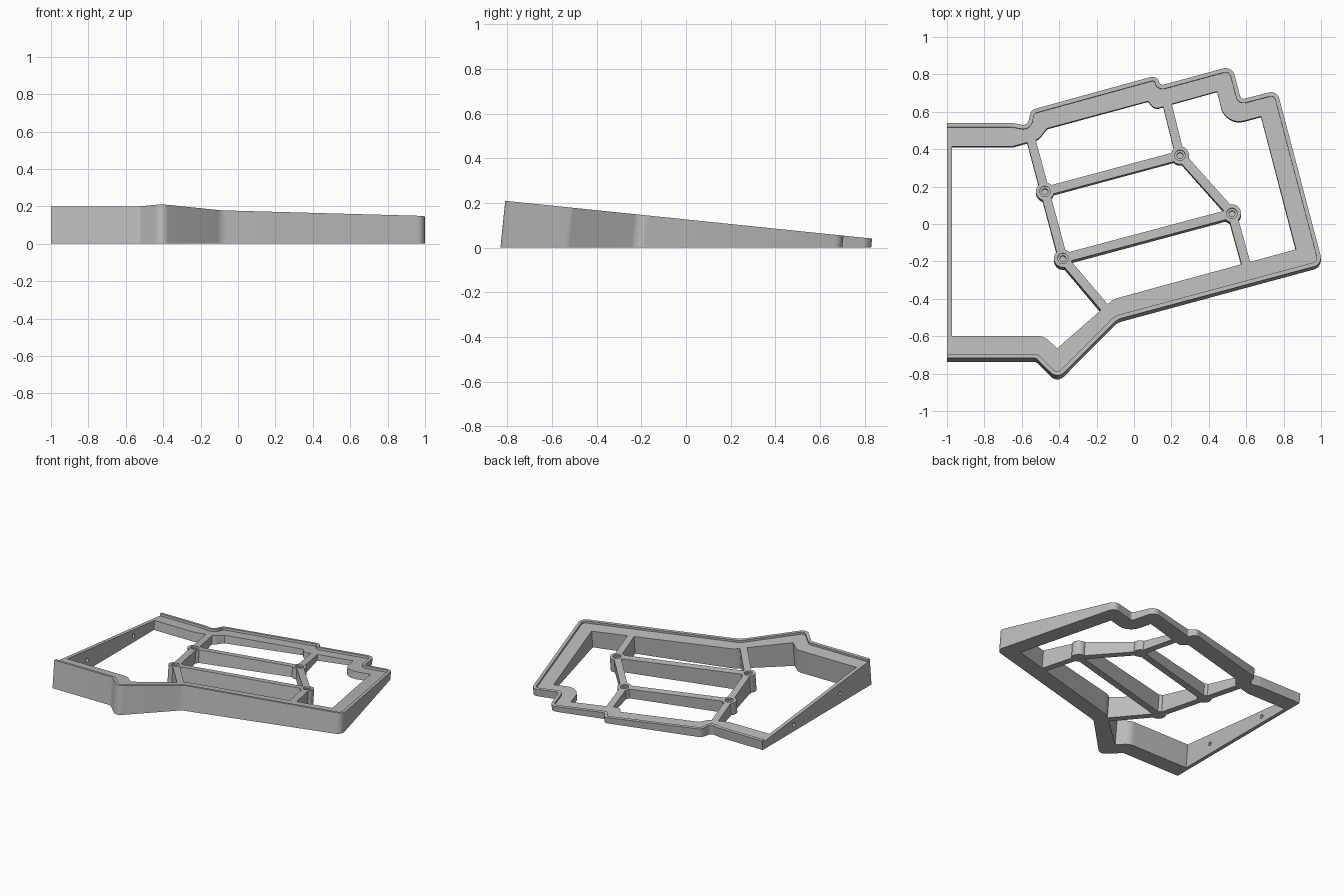
import bpy, bmesh, math
from mathutils import Vector

cube = bpy.data.objects.get("Cube")
if cube:
    bpy.data.objects.remove(cube)

SLOPE = 0.103      # tilt of the top plane, falling toward the back
MID = 0.126        # top height at y = 0
LEDGE = 0.016      # depth of the ledge inside the rim
RIM = 0.022        # rim thickness
STRUT = 0.048      # strut width
UP, SIDE = Vector((0, 0, 1)), Vector((1, 0, 0))

grey = bpy.data.materials.new("light grey plastic")
grey.use_nodes = True
colour = (0.5, 0.5, 0.5, 1)
grey.diffuse_color = colour
grey.node_tree.nodes["Principled BSDF"].inputs["Base Color"].default_value = colour


def rounded(corners, steps=8):
    """Turn (x, y, radius) corners into a path with filleted corners."""
    out = []
    for i, (x, y, r) in enumerate(corners):
        p = Vector((x, y))
        if r == 0:
            out.append(p)
            continue
        a = (Vector(corners[i - 1][:2]) - p).normalized()
        b = (Vector(corners[(i + 1) % len(corners)][:2]) - p).normalized()
        half = a.angle(b) / 2
        centre = p + (a + b).normalized() * (r / math.sin(half))
        start = p + a * (r / math.tan(half)) - centre
        end = p + b * (r / math.tan(half)) - centre
        sweep = start.angle(end)
        for s in range(steps + 1):
            t = s / steps
            w = math.sin((1 - t) * sweep) * start + math.sin(t * sweep) * end
            out.append(centre + w / math.sin(sweep))
    return out


def inset(path, d):
    """Offset a clockwise open path to its right."""
    out = []
    for i, p in enumerate(path):
        before = path[i - 1] if i else p
        after = path[i + 1] if i + 1 < len(path) else p
        a, b = (p - before).normalized(), (after - p).normalized()
        n = Vector((a.y + b.y, -a.x - b.x)).normalized()
        along = b if b.length else a
        out.append(p + n * d / n.dot(Vector((along.y, -along.x))))
    return out


def ring(bm, path, depth):
    """Points at a depth below the tilted top; depth None means the ground."""
    out = []
    for p in path:
        top = MID - SLOPE * p.y
        d = top if depth is None else depth
        out.append(bm.verts.new((p.x, p.y - SLOPE * d, top - d)))
    return out


def strip(bm, a, b, closed=True):
    """Quads between two rings."""
    for i in range(0 if closed else 1, len(a)):
        bm.faces.new((a[i - 1], a[i], b[i], b[i - 1]))


def fill(bm, loops, normal):
    """Flat face bounded by the first loop, with the others as holes."""
    edges = []
    for loop in loops:
        for i, v in enumerate(loop):
            pair = (loop[i - 1], v)
            edges.append(bm.edges.get(pair) or bm.edges.new(pair))
    bmesh.ops.triangle_fill(bm, use_beauty=True, edges=edges, normal=normal)


def finish(bm, name):
    bmesh.ops.recalc_face_normals(bm, faces=bm.faces[:])
    mesh = bpy.data.meshes.new(name)
    bm.to_mesh(mesh)
    bm.free()
    mesh.materials.append(grey)
    ob = bpy.data.objects.new(name, mesh)
    bpy.context.collection.objects.link(ob)
    ob.select_set(True)
    bpy.context.view_layer.objects.active = ob


def circle(centre, r, n=32):
    angles = [i * math.tau / n for i in range(n)]
    return [Vector((centre[0] + r * math.cos(a), centre[1] + r * math.sin(a)))
            for a in angles]


bpy.ops.object.select_all(action='DESELECT')

# Outer outline, clockwise from the back of the straight side
outline = rounded([
    (-1, .54, 0), (-.65, .54, .1), (-.57, .525, .03), (-.55, .61, .04),
    (.123, .795, .035), (.14, .74, .02), (.525, .845, .05), (.572, .665, .02),
    (.765, .715, .045), (1.01, -.215, .05), (-.09, -.51, .1),
    (-.41, -.83, .05), (-.525, -.716, .03), (-1, -.716, 0)])
recess = inset(outline, RIM)

# Inner edge of the ledge
opening = rounded([
    (-.973, .417, 0), (-.647, .417, .05), (-.51, .455, .07), (-.465, .513, 0),
    (.075, .658, 0), (.11, .615, .04), (.19, .64, 0), (.444, .71, 0),
    (.49, .527, .1), (.679, .577, 0), (.866, -.134, 0), (-.11, -.4, .1),
    (-.41, -.663, 0), (-.482, -.598, .08), (-.973, -.598, 0)])

# Case frame: outer wall, rim, ledge, inner wall and underside
bm = bmesh.new()
out_low, out_top = ring(bm, outline, None), ring(bm, outline, 0)
rim_top, rim_low = ring(bm, recess, 0), ring(bm, recess, LEDGE)
in_top, in_low = ring(bm, opening, LEDGE), ring(bm, opening, None)
for a, b in ((out_low, out_top), (out_top, rim_top), (rim_top, rim_low),
             (in_top, in_low)):
    strip(bm, a, b, closed=False)
fill(bm, [rim_low, in_top], UP)
fill(bm, [out_low, in_low], UP)

# Straight side wall with two small through holes
levels = [out_low, out_top, rim_top, rim_low]
outer_face = [[v[0] for v in levels] + [v[-1] for v in reversed(levels)]]
inner_face = [[in_low[0], in_top[0], in_top[-1], in_low[-1]]]
for centre in ((.17, .048), (-.37, .075)):
    points = circle(centre, .014, 16)
    near = [bm.verts.new((-1, p.x, p.y)) for p in points]
    far = [bm.verts.new((opening[0].x, p.x, p.y)) for p in points]
    strip(bm, near, far)
    outer_face.append(near)
    inner_face.append(far)
fill(bm, outer_face, SIDE)
fill(bm, inner_face, SIDE)
finish(bm, "case_frame")

# Screw bosses with stepped blind holes
bosses = [(-.476, .176), (-.38, -.182), (.246, .369), (.524, .059)]
for centre in bosses:
    bm = bmesh.new()
    rings = [ring(bm, circle(centre, r), d) for r, d in (
        (.048, None), (.048, LEDGE), (.028, LEDGE), (.028, LEDGE + .012),
        (.016, LEDGE + .012), (.016, LEDGE + .04))]
    for a, b in zip(rings, rings[1:]):
        strip(bm, a, b)
    bm.faces.new(rings[0])
    bm.faces.new(rings[-1])
    finish(bm, "screw_boss")

# Struts between the bosses and the frame, stopping at the boss walls
back_a, front_a, back_b, front_b = bosses
for start, end in [
        (back_a, (-.555, .47)), (back_a, front_a), (front_a, (-.14, -.465)),
        (back_a, back_b), (front_a, front_b), (back_b, (.165, .69)),
        (back_b, front_b), (front_b, (.61, -.25))]:
    a, b = Vector(start), Vector(end)
    d = (b - a).normalized()
    a += d * .04
    if end in bosses:
        b -= d * .04
    side = Vector((-d.y, d.x)) * STRUT / 2
    path = [a + side, b + side, b - side, a - side]
    bm = bmesh.new()
    low, top = ring(bm, path, None), ring(bm, path, LEDGE)
    strip(bm, low, top)
    bm.faces.new(low)
    bm.faces.new(top)
    finish(bm, "strut")

bpy.ops.object.shade_smooth_by_angle(angle=math.radians(30))
